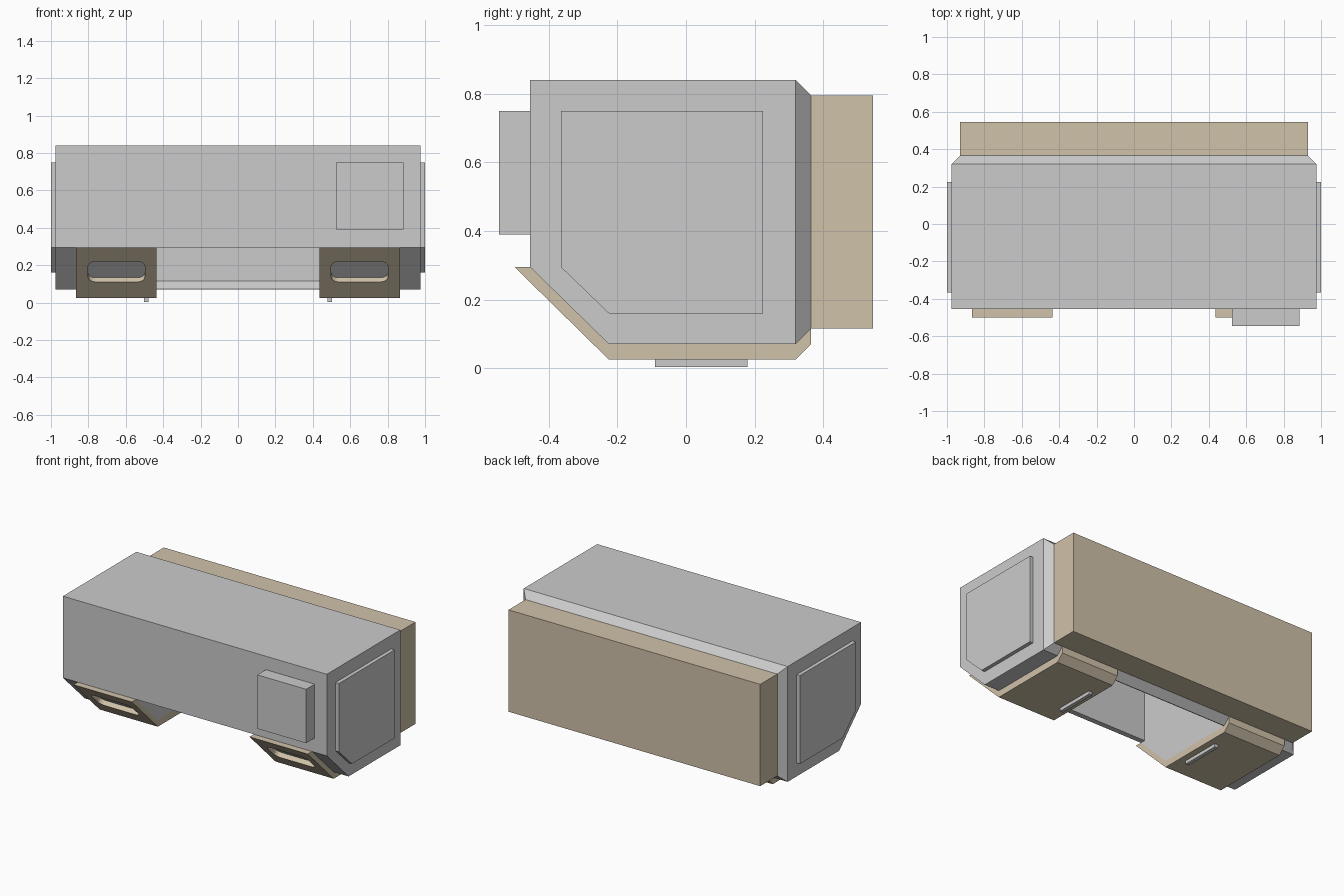
import bpy, bmesh, math
from mathutils import Vector

if "Cube" in bpy.data.objects:
    bpy.data.objects.remove(bpy.data.objects["Cube"])

tan = bpy.data.materials.new("tan")
tan.diffuse_color = (0.63, 0.54, 0.40, 1)
tan.use_nodes = True
tan.node_tree.nodes["Principled BSDF"].inputs["Base Color"].default_value = tan.diffuse_color


def finish(name, bm, mat=None):
    bmesh.ops.recalc_face_normals(bm, faces=bm.faces)
    me = bpy.data.meshes.new(name)
    bm.to_mesh(me)
    bm.free()
    ob = bpy.data.objects.new(name, me)
    bpy.context.collection.objects.link(ob)
    if mat:
        me.materials.append(mat)
    return ob


def sweep(points, offset):
    """Closed outline of 3D points extruded along offset."""
    bm = bmesh.new()
    face = bm.faces.new([bm.verts.new(p) for p in points])
    ext = bmesh.ops.extrude_face_region(bm, geom=[face], use_keep_orig=True)
    verts = [g for g in ext["geom"] if isinstance(g, bmesh.types.BMVert)]
    bmesh.ops.translate(bm, verts=verts, vec=offset)
    bmesh.ops.recalc_face_normals(bm, faces=bm.faces)
    return bm


def prism(profile, x0, x1):
    return sweep([(x0, y, z) for y, z in profile], (x1 - x0, 0, 0))


def box(name, x0, x1, y0, y1, z0, z1, mat=None):
    return finish(name, prism([(y0, z0), (y1, z0), (y1, z1), (y0, z1)], x0, x1), mat)


def cut(ob, cutter):
    cutter.hide_render = True
    mod = ob.modifiers.new("cut", 'BOOLEAN')
    mod.operation, mod.solver, mod.object = 'DIFFERENCE', 'EXACT', cutter
    bpy.context.view_layer.objects.active = ob
    bpy.ops.object.modifier_apply(modifier=mod.name)
    bpy.data.objects.remove(cutter)


# Housing: side profile with slanted lower front, chamfered around the back
bm = prism([(-0.455, 0.84), (0.32, 0.84), (0.32, 0.07), (-0.225, 0.07), (-0.455, 0.295)],
           -0.975, 0.975)
back = max(bm.faces, key=lambda f: f.calc_center_median().y)
bmesh.ops.inset_region(bm, faces=[back], thickness=0.045, use_even_offset=True)
for v in back.verts:
    v.co.y = 0.365
housing = finish("housing", bm)

# Open cavity under the middle, leaving a thin front and back wall
cut(housing, finish("cavity_cutter", prism(
    [(-0.6, -0.1), (-0.6, 0.295), (-0.42, 0.295), (-0.42, 0.79), (0.36, 0.79),
     (0.36, 0.117), (0.315, 0.072), (0.315, -0.1)], -0.435, 0.435)))

# Back cover and front control box
box("back_cover", -0.93, 0.93, 0.365, 0.545, 0.115, 0.795, tan)
box("front_box", 0.525, 0.885, -0.545, -0.455, 0.39, 0.75)

# Rounded slot outline for the bracket windows
slot = []
for cx, cv, start in ((1, 1, 0), (-1, 1, 90), (-1, -1, 180), (1, -1, 270)):
    for i in range(5):
        a = math.radians(start + i * 22.5)
        slot.append((cx * 0.1125 + 0.04 * math.cos(a), cv * 0.0375 + 0.04 * math.sin(a)))
up = Vector((0, -1, 1)).normalized()
out = Vector((0, -1, -1)).normalized()

bracket = [(-0.5, 0.295), (-0.225, 0.025), (0.32, 0.025), (0.365, 0.07),
           (0.365, 0.115), (0.32, 0.07), (-0.225, 0.07), (-0.455, 0.295)]
panel = [(-0.365, 0.75), (0.225, 0.75), (0.225, 0.16), (-0.225, 0.16), (-0.365, 0.295)]

for side, s in (("left", -1), ("right", 1)):
    # Wrap-around bracket with a slot through its slanted front
    ob = finish(side + "_bracket", prism(bracket, s * 0.435, s * 0.865), tan)
    mid = Vector((s * 0.65, -0.368, 0.165)) - out * 0.06
    pts = [mid + Vector((u, 0, 0)) + up * v for u, v in slot]
    cut(ob, finish("slot_cutter", sweep(pts, out * 0.1)))
    # Foot rail below the bracket, raised panel on the end
    box(side + "_foot", s * 0.49 - 0.012, s * 0.49 + 0.012, -0.09, 0.18, 0.003, 0.025)
    finish(side + "_end_panel", prism(panel, s * 0.975, s * 1.0))
